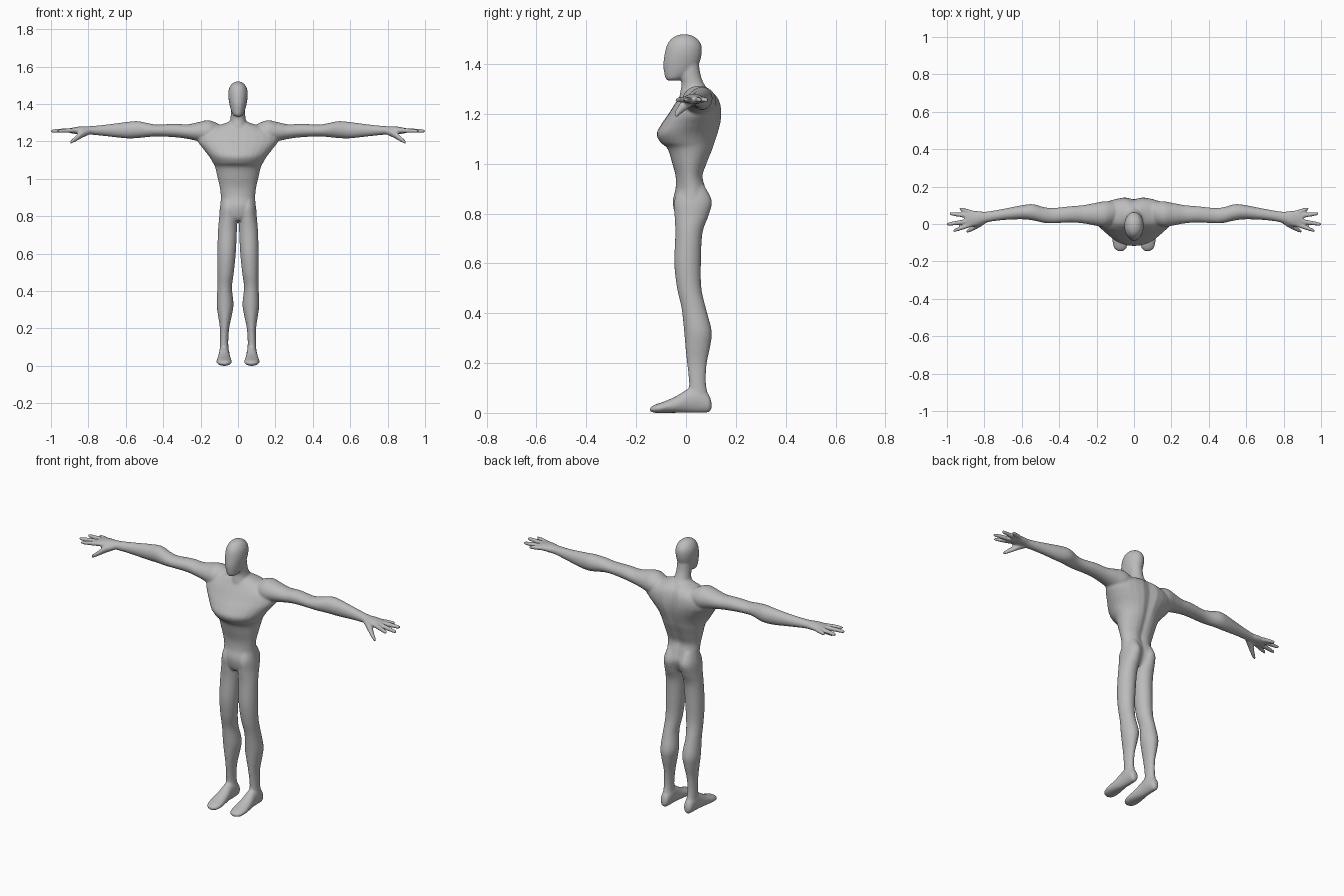
import bpy, bmesh, math

SIDES = 28
bm = bmesh.new()


def spline(a, b, c, d, t):
    """Catmull-Rom blend between stations b and c."""
    return [0.5 * (2 * q + (r - p) * t + (2 * p - 5 * q + 4 * r - s) * t * t
                   + (3 * q - p - 3 * r + s) * t ** 3) for p, q, r, s in zip(a, b, c, d)]


def loft(axis, stations, side=1, steps=5):
    """Closed oval loft. Station: place on axis, then low/high of the two other axes."""
    st = [stations[0]] + stations + [stations[-1]]
    rows = [spline(*st[i:i + 4], k / steps) for i in range(len(stations) - 1) for k in range(steps)]
    rows.append(stations[-1])
    rings = []
    for t, u0, u1, v0, v1 in rows:
        ring = []
        for k in range(SIDES):
            a = 2 * math.pi * k / SIDES
            u = (u0 + u1) / 2 + (u1 - u0) / 2 * math.cos(a)
            v = (v0 + v1) / 2 + (v1 - v0) / 2 * math.sin(a)
            x, y, z = {'x': (t, u, v), 'y': (u, t, v), 'z': (u, v, t)}[axis]
            ring.append(bm.verts.new((side * x, y, z)))
        rings.append(ring)
    for r, s in zip(rings, rings[1:]):
        for k in range(SIDES):
            n = (k + 1) % SIDES
            bm.faces.new((r[k], r[n], s[n], s[k]))
    bm.faces.new(rings[0])
    bm.faces.new(rings[-1])
    return [v for ring in rings for v in ring]


def round_stations(rows):
    """Half width, front and back by height, as centred stations."""
    return [(z, -w, w, f, b) for z, w, f, b in rows]


# torso, with a spine groove down the back
torso = loft('z', round_stations([
    (0.775, 0.05, -0.03, 0.06), (0.80, 0.088, -0.045, 0.08), (0.85, 0.095, -0.053, 0.098),
    (0.90, 0.092, -0.042, 0.085), (0.95, 0.097, -0.042, 0.072), (1.00, 0.108, -0.055, 0.088),
    (1.06, 0.122, -0.074, 0.112), (1.085, 0.134, -0.102, 0.120), (1.12, 0.155, -0.118, 0.131),
    (1.16, 0.186, -0.098, 0.141), (1.20, 0.215, -0.070, 0.145), (1.24, 0.215, -0.045, 0.140),
    (1.27, 0.16, -0.025, 0.126), (1.295, 0.075, -0.01, 0.10), (1.31, 0.04, 0.0, 0.08)]))
for v in torso:
    if v.co.y > 0.04:
        v.co.y -= 0.013 * math.exp(-(v.co.x / 0.022) ** 2)

# neck and head
loft('z', round_stations([
    (1.24, 0.07, -0.03, 0.11), (1.285, 0.052, -0.024, 0.097), (1.32, 0.041, -0.018, 0.073),
    (1.36, 0.038, -0.025, 0.058), (1.42, 0.036, -0.02, 0.05)]))
loft('z', round_stations([
    (1.333, 0.012, -0.072, -0.035), (1.341, 0.026, -0.082, -0.012), (1.365, 0.037, -0.088, 0.025),
    (1.40, 0.046, -0.091, 0.052), (1.44, 0.052, -0.086, 0.063), (1.475, 0.050, -0.077, 0.062),
    (1.50, 0.039, -0.060, 0.046), (1.514, 0.023, -0.038, 0.024), (1.520, 0.006, -0.014, 0.0)]))

for s in (1, -1):
    # arm from shoulder to palm
    loft('x', [
        (0.07, 0.02, 0.11, 1.20, 1.275), (0.15, -0.015, 0.122, 1.185, 1.312),
        (0.21, -0.008, 0.112, 1.20, 1.303), (0.27, 0.003, 0.101, 1.213, 1.291),
        (0.34, 0.008, 0.095, 1.222, 1.294), (0.43, 0.004, 0.086, 1.226, 1.289),
        (0.48, 0.006, 0.090, 1.223, 1.297), (0.54, 0.019, 0.106, 1.217, 1.308),
        (0.60, 0.025, 0.100, 1.216, 1.303), (0.70, 0.021, 0.081, 1.227, 1.290),
        (0.79, 0.008, 0.066, 1.236, 1.281), (0.84, -0.010, 0.070, 1.238, 1.280),
        (0.88, -0.015, 0.073, 1.241, 1.274), (0.905, -0.005, 0.065, 1.247, 1.268)], s)
    # four fingers: start and tip positions
    for x0, y0, x1, y1 in [(0.85, 0.055, 0.935, 0.083), (0.87, 0.042, 0.987, 0.056),
                           (0.87, 0.018, 1.002, -0.002), (0.86, 0.002, 0.967, -0.037)]:
        rows = []
        for f, r in [(0, 0.013), (0.4, 0.0125), (0.7, 0.011), (0.92, 0.009), (1, 0.005)]:
            y, z = y0 + (y1 - y0) * f, 1.259 - 0.004 * f
            rows.append((x0 + (x1 - x0) * f, y - r, y + r, z - r, z + r))
        loft('x', rows, s, 4)
    # thumb
    loft('x', [(0.79, 0.005, 0.045, 1.238, 1.270), (0.83, -0.021, 0.022, 1.220, 1.262),
               (0.865, -0.038, -0.008, 1.200, 1.232), (0.89, -0.048, -0.028, 1.188, 1.210),
               (0.899, -0.046, -0.034, 1.187, 1.199)], s)
    # leg from hip to ankle
    loft('z', [
        (0.91, 0.02, 0.08, -0.02, 0.075), (0.85, 0.004, 0.096, -0.048, 0.104),
        (0.79, 0.004, 0.101, -0.046, 0.090), (0.72, 0.006, 0.107, -0.043, 0.066),
        (0.60, 0.012, 0.110, -0.047, 0.060), (0.50, 0.022, 0.109, -0.036, 0.062),
        (0.42, 0.032, 0.110, -0.018, 0.080), (0.33, 0.024, 0.114, -0.008, 0.103),
        (0.27, 0.033, 0.107, -0.003, 0.098), (0.20, 0.047, 0.097, 0.004, 0.084),
        (0.12, 0.052, 0.097, 0.012, 0.080), (0.05, 0.047, 0.099, 0.008, 0.093),
        (0.015, 0.055, 0.092, 0.02, 0.090)], s)
    # foot from heel to toes
    loft('y', [
        (0.102, 0.062, 0.086, 0.015, 0.045), (0.09, 0.051, 0.097, 0.002, 0.075),
        (0.05, 0.045, 0.102, 0.0, 0.108), (0.01, 0.044, 0.104, 0.0, 0.098),
        (-0.04, 0.038, 0.111, 0.0, 0.067), (-0.09, 0.033, 0.115, 0.0, 0.045),
        (-0.125, 0.038, 0.108, 0.0, 0.033), (-0.144, 0.054, 0.090, 0.006, 0.022)], s)

bmesh.ops.recalc_face_normals(bm, faces=bm.faces)
mesh = bpy.data.meshes.new("body")
bm.to_mesh(mesh)
bm.free()
body = bpy.data.objects.new("body", mesh)
bpy.context.collection.objects.link(body)

skin = bpy.data.materials.new("plain grey")
skin.diffuse_color = (0.5, 0.5, 0.5, 1)
mesh.materials.append(skin)

# blend all parts into one smooth skin
remesh = body.modifiers.new("blend", 'REMESH')
remesh.mode = 'VOXEL'
remesh.voxel_size = 0.006
remesh.use_smooth_shade = True
soften = body.modifiers.new("soften", 'SMOOTH')
soften.factor = 0.5
soften.iterations = 5
